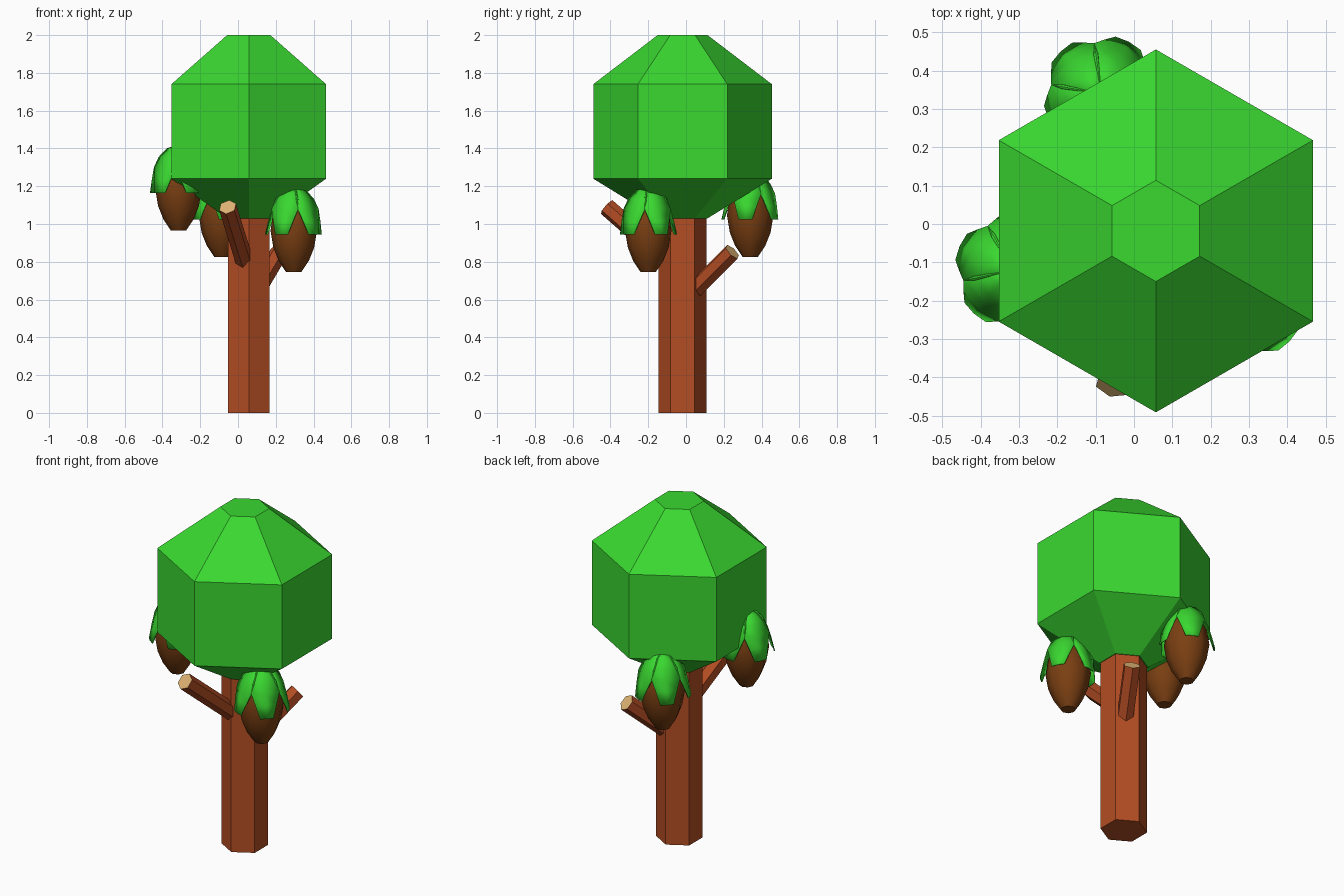
import bpy, bmesh, math
from mathutils import Vector

cube = bpy.data.objects.get("Cube")
if cube:
    bpy.data.objects.remove(cube, do_unlink=True)


def material(name, rgb):
    m = bpy.data.materials.new(name)
    m.use_nodes = True
    color = (*rgb, 1)
    m.diffuse_color = color
    m.node_tree.nodes["Principled BSDF"].inputs["Base Color"].default_value = color
    return m


GREEN = material("leaf green", (0.042, 0.69, 0.03))
BARK = material("bark brown", (0.45, 0.074, 0.017))
POD = material("pod brown", (0.195, 0.05, 0.006))
CUT = material("cut wood", (0.73, 0.45, 0.17))


def finish(name, bm, mats, location=(0, 0, 0), smooth=None):
    bmesh.ops.recalc_face_normals(bm, faces=bm.faces)
    mesh = bpy.data.meshes.new(name)
    bm.to_mesh(mesh)
    bm.free()
    for m in mats:
        mesh.materials.append(m)
    obj = bpy.data.objects.new(name, mesh)
    bpy.context.collection.objects.link(obj)
    obj.location = location
    if smooth:
        bpy.ops.object.select_all(action="DESELECT")
        obj.select_set(True)
        bpy.context.view_layer.objects.active = obj
        bpy.ops.object.shade_smooth_by_angle(angle=math.radians(smooth))
    return obj


def lathe(profile, sides, top_index=0):
    """Capped rings of (radius, height) with a corner on +y."""
    bm = bmesh.new()
    rings = []
    for r, z in profile:
        angles = [math.pi / 2 + math.tau * i / sides for i in range(sides)]
        rings.append([bm.verts.new((r * math.cos(a), r * math.sin(a), z)) for a in angles])
    for low, high in zip(rings, rings[1:]):
        for i in range(sides):
            j = (i + 1) % sides
            bm.faces.new((low[i], low[j], high[j], high[i]))
    bm.faces.new(rings[0])
    bm.faces.new(rings[-1]).material_index = top_index
    return bm


# Trunk and crown share one axis
AXIS = (0.057, -0.018, 0)
finish("trunk", lathe([(0.127, 0), (0.127, 1.05)], 6), [BARK], AXIS)
finish("crown", lathe([(0.132, 1.03), (0.473, 1.24), (0.473, 1.74), (0.132, 2)], 6), [GREEN], AXIS)


# Sawn branches
def branch(name, base, tip):
    base, direction = Vector(base), Vector(tip) - Vector(base)
    bm = lathe([(0.048, 0), (0.048, direction.length)], 6, top_index=1)
    obj = finish(name, bm, [BARK, CUT], base)
    obj.rotation_mode = "QUATERNION"
    obj.rotation_quaternion = direction.to_track_quat("Z", "Y")


branch("front_branch", (0.035, -0.09, 0.80), (-0.055, -0.42, 1.09))
branch("back_branch", (0.09, 0.025, 0.633), (0.22, 0.245, 0.853))

# Pod: faceted body under a cap of five drooping leaves
POD_PROFILE = [(0.04, 0), (0.08, 0.06), (0.108, 0.13), (0.123, 0.22),
               (0.11, 0.31), (0.07, 0.39), (0.02, 0.425)]
# Leaf rows: reach, height, half width
LEAF_ROWS = [(0.004, 0.455, 0.003), (0.055, 0.435, 0.04), (0.092, 0.39, 0.066),
             (0.117, 0.335, 0.078), (0.136, 0.27, 0.058), (0.153, 0.2, 0.037)]


def leaf_cap(spin):
    bm = bmesh.new()
    for k in range(5):
        a = math.radians(spin + 72 * k)
        out = Vector((math.cos(a), math.sin(a), 0))
        side = Vector((-out.y, out.x, 0))
        rows = []
        for reach, z, half in LEAF_ROWS:
            row = []
            for s in (-1, 0, 1):
                r = reach - 0.12 * half * abs(s)
                row.append(bm.verts.new(out * r + side * half * s + Vector((0, 0, z))))
            rows.append(row)
        for p, q in zip(rows, rows[1:]):
            for i in range(2):
                bm.faces.new((p[i], q[i], q[i + 1], p[i + 1]))
    return bm


PODS = [("left", (0.295, -0.2, 0.745), -44),
        ("right", (-0.315, -0.12, 0.965), 156),
        ("back", (-0.085, 0.34, 0.825), 62)]
for name, place, spin in PODS:
    finish(name + "_pod", lathe(POD_PROFILE, 8), [POD], place, smooth=50)
    cap = finish(name + "_pod_leaves", leaf_cap(spin), [GREEN], place, smooth=40)
    thick = cap.modifiers.new("thickness", "SOLIDIFY")
    thick.thickness = 0.006
    thick.offset = -1
